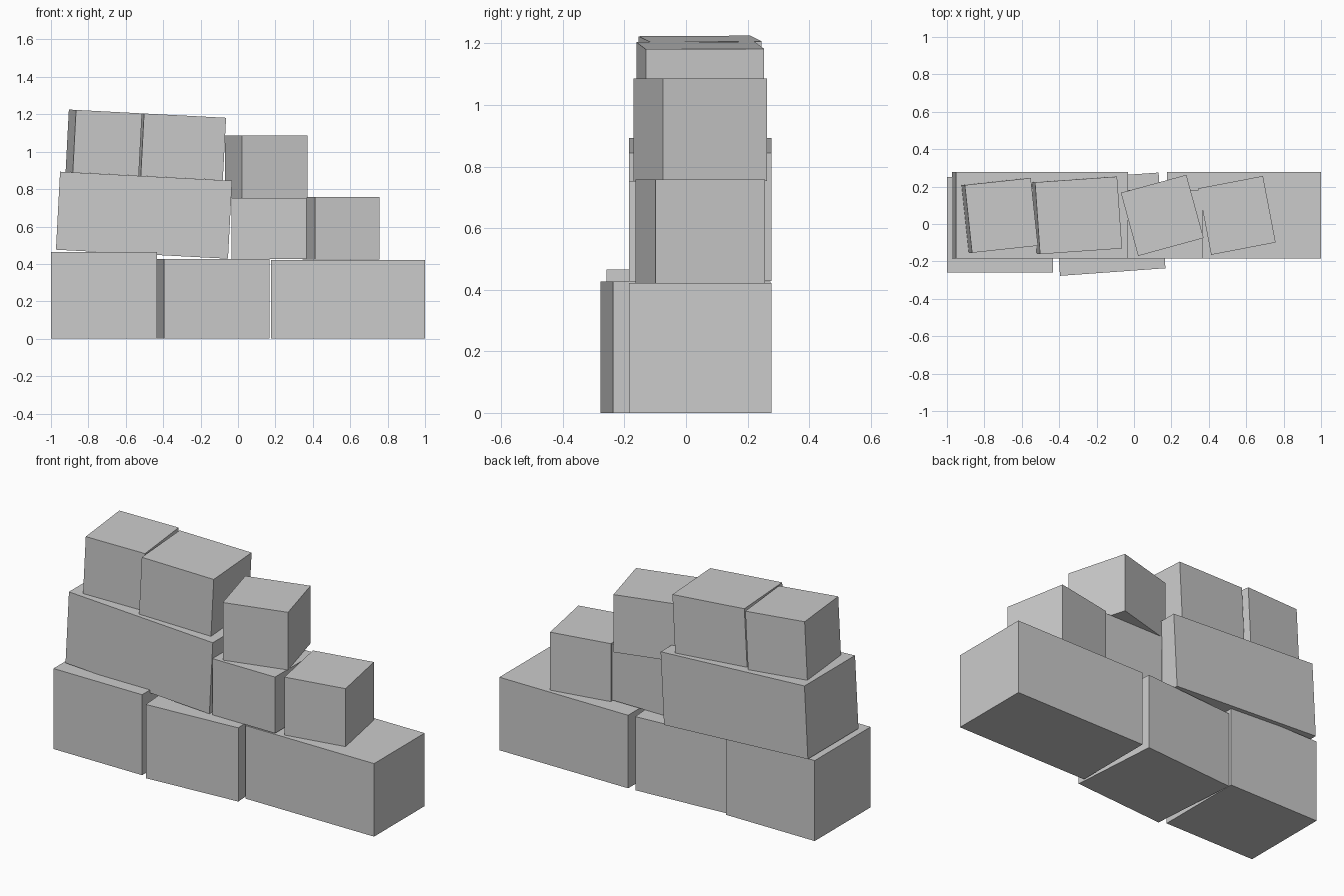
import bpy, bmesh
from math import radians
from mathutils import Matrix

if "Cube" in bpy.data.objects:
    bpy.data.objects.remove(bpy.data.objects["Cube"])


def block(name, size, centre, yaw=0, tilt_frame=None):
    """Cuboid turned about its upright axis, optionally placed in a tilted frame."""
    m = Matrix.Translation(centre) @ Matrix.Rotation(radians(yaw), 4, 'Z')
    m = m @ Matrix.Diagonal((*size, 1))
    if tilt_frame:
        m = tilt_frame @ m
    bm = bmesh.new()
    bmesh.ops.create_cube(bm, size=1, matrix=m)
    mesh = bpy.data.meshes.new(name)
    bm.to_mesh(mesh)
    bm.free()
    ob = bpy.data.objects.new(name, mesh)
    bpy.context.collection.objects.link(ob)
    return ob


Y = 0.046  # shared centre line of the upper courses

# Bottom course
block("bottom_block_left", (0.567, 0.51, 0.465), (-0.716, -0.003, 0.2325))
block("bottom_block_middle", (0.565, 0.513, 0.426), (-0.132, -0.001, 0.213), 4.1)
block("bottom_block_right", (0.823, 0.462, 0.422), (0.588, Y, 0.211))

# Second course, right side
block("second_block_middle", (0.4, 0.365, 0.325), (0.166, -0.002, 0.59))
block("second_block_right", (0.351, 0.362, 0.335), (0.551, Y, 0.59), 10.8)
block("third_block_right", (0.363, 0.35, 0.333), (0.151, Y, 0.92), 15.3)

# Long block leaning down to the right, with two blocks resting on it
lean = Matrix.Translation((-0.5025, Y, 0.6605)) @ Matrix.Rotation(radians(3), 4, 'Y')
block("second_block_left", (0.921, 0.462, 0.4175), (0, 0, 0), 0, lean)
block("top_block_left", (0.355, 0.364, 0.334), (-0.235, 0, 0.376), 6.1, lean)
block("top_block_middle", (0.44, 0.385, 0.334), (0.178, 0, 0.376), 4, lean)
